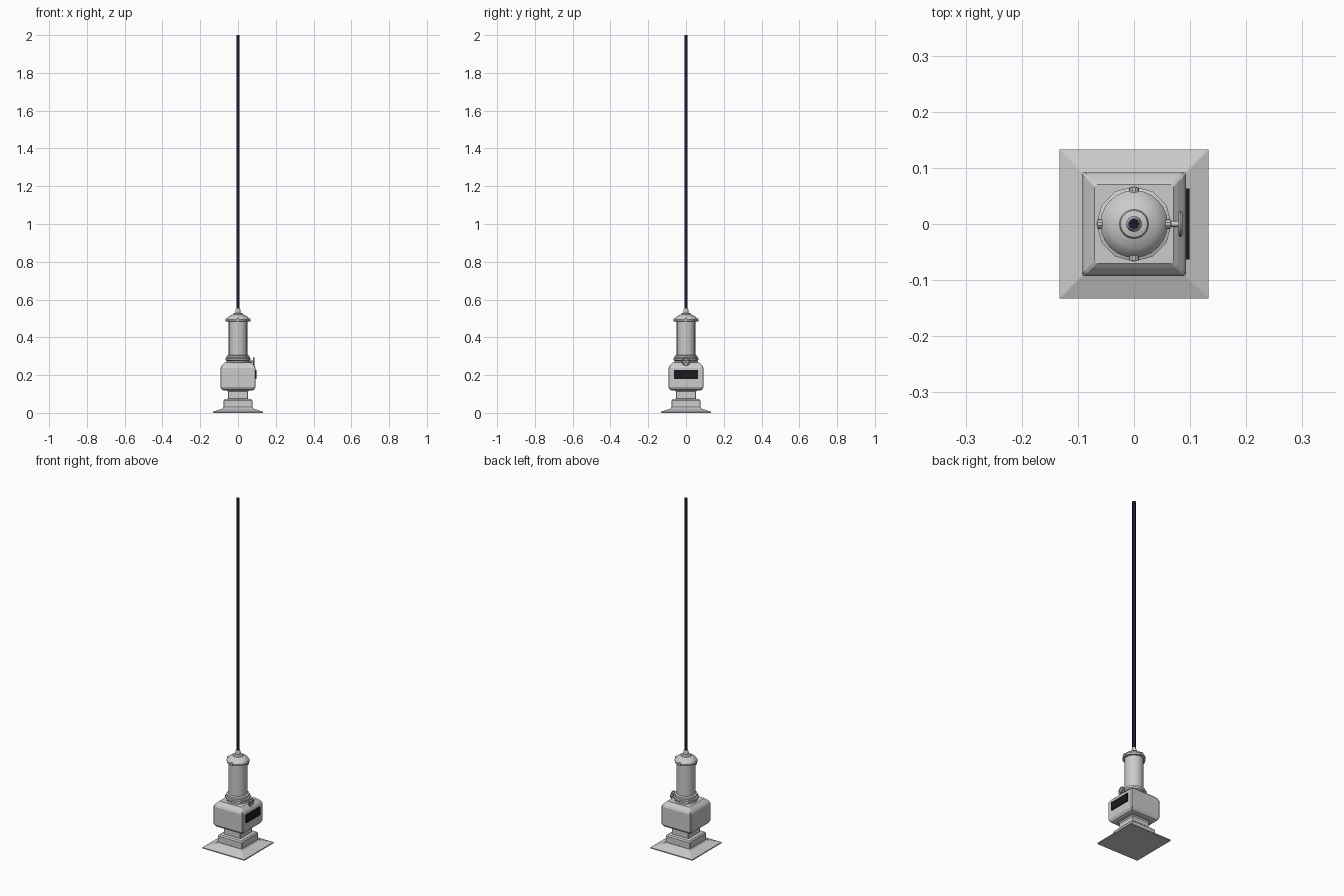
import bpy, bmesh, math
from mathutils import Matrix

if "Cube" in bpy.data.objects:
    bpy.data.objects.remove(bpy.data.objects["Cube"])


def material(name, color):
    m = bpy.data.materials.new(name)
    m.diffuse_color = color
    m.use_nodes = True
    m.node_tree.nodes["Principled BSDF"].inputs["Base Color"].default_value = m.diffuse_color
    return m


black = material("black", (0.01, 0.01, 0.012, 1))
rod_dark = material("dark_rod", (0.01, 0.01, 0.025, 1))


def finish(name, bm, mat=None, smooth=False):
    bmesh.ops.recalc_face_normals(bm, faces=bm.faces)
    me = bpy.data.meshes.new(name)
    bm.to_mesh(me)
    bm.free()
    ob = bpy.data.objects.new(name, me)
    bpy.context.collection.objects.link(ob)
    if mat:
        me.materials.append(mat)
    if smooth:
        bpy.ops.object.select_all(action='DESELECT')
        ob.select_set(True)
        bpy.context.view_layer.objects.active = ob
        bpy.ops.object.shade_smooth_by_angle(angle=math.radians(35))
    return ob


def loft(bm, rings):
    loops = [[bm.verts.new(p) for p in r] for r in rings]
    n = len(loops[0])
    for a, b in zip(loops, loops[1:]):
        for i in range(n):
            j = (i + 1) % n
            bm.faces.new((a[i], a[j], b[j], b[i]))
    bm.faces.new(loops[0][::-1])
    bm.faces.new(loops[-1])


def square_stack(name, profile, cut=0.004):
    """Loft of square rings with clipped corners, profile = (half width, z)."""
    bm = bmesh.new()
    loft(bm, [[(x, y, z) for x, y in (
        (h, -h + cut), (h, h - cut), (h - cut, h), (-h + cut, h),
        (-h, h - cut), (-h, -h + cut), (-h + cut, -h), (h - cut, -h))]
        for h, z in profile])
    return finish(name, bm)


def turned(name, profile, sides, mat=None, smooth=True):
    """Turned part, profile = (radius, z)."""
    bm = bmesh.new()
    loft(bm, [[(r * math.cos(2 * math.pi * i / sides),
                r * math.sin(2 * math.pi * i / sides), z)
               for i in range(sides)] for r, z in profile])
    return finish(name, bm, mat, smooth)


def box(name, size, loc, mat=None, rot=Matrix()):
    bm = bmesh.new()
    bmesh.ops.create_cube(bm, size=1, matrix=Matrix.Translation(loc) @ rot
                          @ Matrix.Diagonal((*size, 1)))
    return finish(name, bm, mat)


def rod_x(name, radius, x0, x1, z, sides=12, angle=0):
    bm = bmesh.new()
    mat = (Matrix.Rotation(angle, 4, 'Z') @ Matrix.Translation(((x0 + x1) / 2, 0, z))
           @ Matrix.Rotation(math.pi / 2, 4, 'Y'))
    bmesh.ops.create_cone(bm, cap_ends=True, segments=sides, radius1=radius,
                          radius2=radius, depth=x1 - x0, matrix=mat)
    return finish(name, bm, None, True)


# Square foot, plinth and neck
square_stack("base_plate", [(0.133, 0), (0.133, 0.006), (0.085, 0.022), (0.078, 0.03)], 0.001)
square_stack("plinth", [(0.076, 0.024), (0.076, 0.066), (0.07, 0.073), (0.055, 0.075)], 0.002)
square_stack("neck", [(0.053, 0.07), (0.053, 0.112), (0.06, 0.122)], 0.002)

# Square housing with chamfered top and bottom
square_stack("housing", [(0.075, 0.119), (0.085, 0.123), (0.093, 0.137), (0.093, 0.238),
                         (0.088, 0.248), (0.078, 0.259), (0.07, 0.266)])

# Collar, insulator column and cap
turned("collar", [(0.06, 0.262), (0.06, 0.276), (0.067, 0.28), (0.067, 0.289),
                  (0.06, 0.292), (0.06, 0.302), (0.05, 0.306)], 12)
turned("column", [(0.049, 0.30), (0.049, 0.49)], 24)
turned("cap", [(0.05, 0.484), (0.059, 0.486), (0.06, 0.495), (0.053, 0.506), (0.042, 0.515),
               (0.026, 0.521), (0.024, 0.527), (0.016, 0.53)], 24)
turned("rod_socket", [(0.014, 0.526), (0.014, 0.541), (0.010, 0.553)], 16)
turned("antenna_rod", [(0.009, 0.55), (0.009, 2.0)], 16, rod_dark)

# Four screws around the cap
for k in range(4):
    rod_x(f"cap_screw_{k}", 0.009, 0.054, 0.065, 0.492, 10, k * math.pi / 2)

# Dark window on the right side, in a thin frame
box("window", (0.010, 0.126, 0.046), (0.094, 0, 0.203), black)

# Valve wheel with cross spokes
wz = 0.272
rod_x("valve_stem", 0.005, 0.055, 0.086, wz)
bpy.ops.mesh.primitive_torus_add(major_radius=0.0195, minor_radius=0.0035, major_segments=20,
                                 minor_segments=8, location=(0.083, 0, wz),
                                 rotation=(0, math.pi / 2, 0))
bpy.context.object.name = "valve_wheel"
bpy.ops.object.shade_smooth_by_angle()
for k in (-1, 1):
    box(f"valve_spoke_{k}", (0.005, 0.038, 0.005), (0.083, 0, wz), None,
        Matrix.Rotation(k * math.pi / 4, 4, 'X'))
